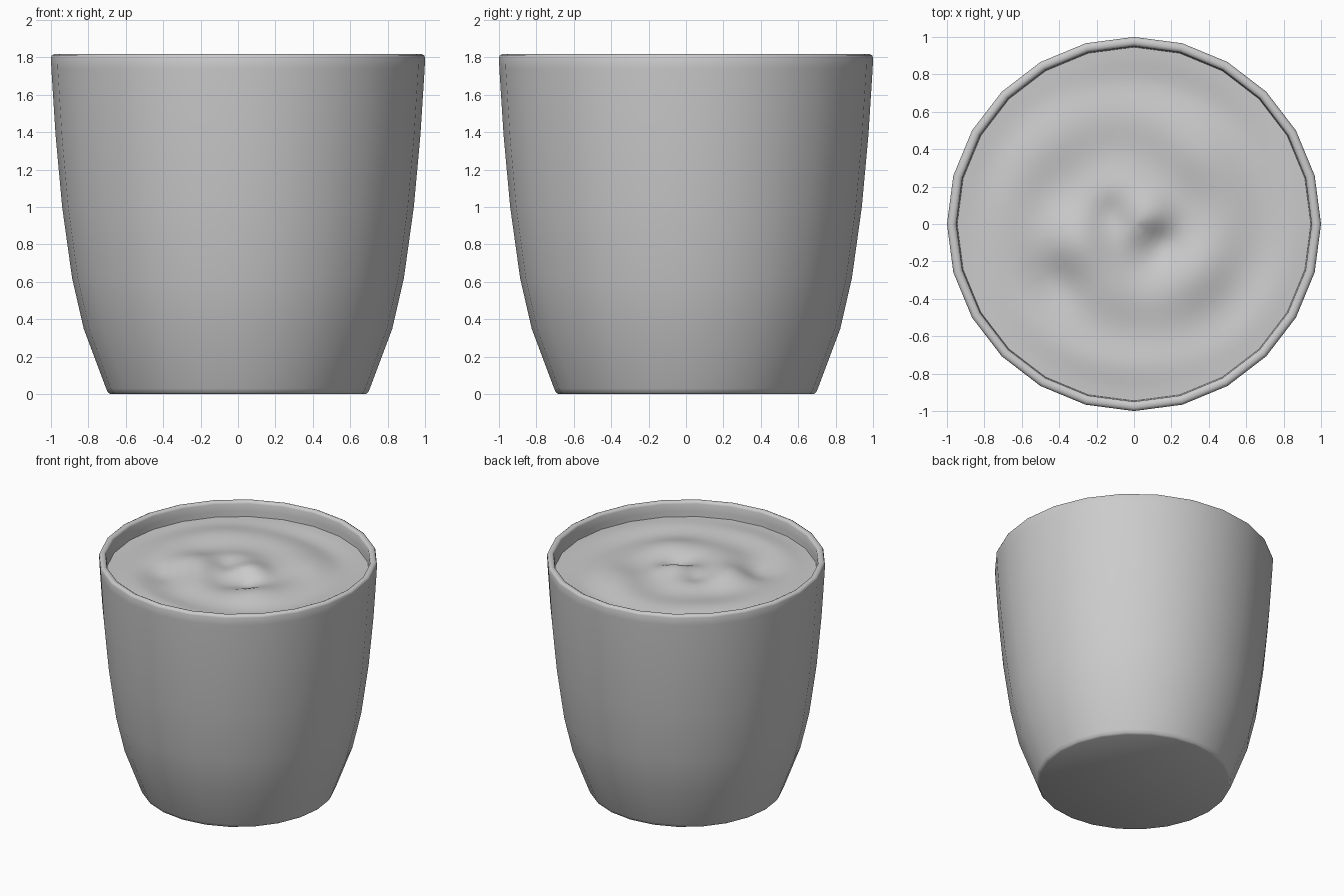
import bpy, bmesh, math

if "Cube" in bpy.data.objects:
    bpy.data.objects.remove(bpy.data.objects["Cube"])

SIDES = 24


def finish(bm, name, angle):
    bmesh.ops.recalc_face_normals(bm, faces=bm.faces)
    mesh = bpy.data.meshes.new(name)
    bm.to_mesh(mesh)
    bm.free()
    obj = bpy.data.objects.new(name, mesh)
    bpy.context.collection.objects.link(obj)
    bpy.ops.object.select_all(action='DESELECT')
    obj.select_set(True)
    bpy.context.view_layer.objects.active = obj
    bpy.ops.object.shade_smooth_by_angle(angle=math.radians(angle))
    return obj


def ring(bm, r, z, n=SIDES):
    return [bm.verts.new((r * math.cos(2 * math.pi * i / n),
                          r * math.sin(2 * math.pi * i / n), z)) for i in range(n)]


def bridge(bm, a, b):
    n = len(a)
    for i in range(n):
        j = (i + 1) % n
        bm.faces.new((a[i], a[j], b[j], b[i]))


# Pot: outer wall, rolled rim, inner wall and floor
profile = [(0.68, 0), (0.695, 0.008), (0.705, 0.03), (0.825, 0.35), (0.887, 0.62),
           (0.94, 1.0), (0.975, 1.38), (0.998, 1.74), (1.0, 1.80), (0.995, 1.812),
           (0.983, 1.818), (0.967, 1.818), (0.955, 1.812), (0.95, 1.80),
           (0.948, 1.74), (0.925, 1.38), (0.89, 1.0), (0.837, 0.62),
           (0.775, 0.35), (0.675, 0.06)]
bm = bmesh.new()
rings = [ring(bm, r, z) for r, z in profile]
for a, b in zip(rings, rings[1:]):
    bridge(bm, a, b)
bm.faces.new(rings[0])
bm.faces.new(rings[-1])
finish(bm, "pot", 50)

# Soil: disc with a swirled, lumpy surface (x, y, width, height of each lump)
lumps = [(-0.32, -0.08, 0.14, 0.05), (0.05, 0.05, 0.10, 0.05), (0.15, -0.09, 0.07, -0.035),
         (-0.42, -0.30, 0.09, -0.03), (-0.12, 0.06, 0.07, -0.025), (0.30, 0.30, 0.13, 0.02),
         (-0.15, -0.42, 0.13, 0.02), (0.32, -0.25, 0.12, 0.02), (-0.3, 0.35, 0.15, 0.02)]


def soil_height(x, y):
    r, a = math.hypot(x, y), math.atan2(y, x)
    swirl = 0.012 * math.sin(14 * r - a + 1.2) + 0.006 * math.sin(9 * r + 3 * a)
    h = swirl * min(1, r / 0.25) * min(1, (0.945 - r) / 0.2)
    for cx, cy, w, k in lumps:
        h += k * math.exp(-((x - cx) ** 2 + (y - cy) ** 2) / (2 * w * w))
    return 1.70 + h


bm = bmesh.new()
prev = ring(bm, 0.946, 1.70, 48)
# follow the flat sides of the pot wall at the edge
for i in range(1, 48, 2):
    prev[i].co.xy *= math.cos(math.pi / SIDES)
for k in range(23, 0, -1):
    cur = ring(bm, 0.935 * k / 24, 0, 48)
    bridge(bm, prev, cur)
    prev = cur
centre = bm.verts.new((0, 0, 0))
for i in range(48):
    bm.faces.new((prev[i], prev[(i + 1) % 48], centre))
for v in bm.verts:
    if v.co.z < 1:
        v.co.z = soil_height(v.co.x, v.co.y)
finish(bm, "soil", 60)
